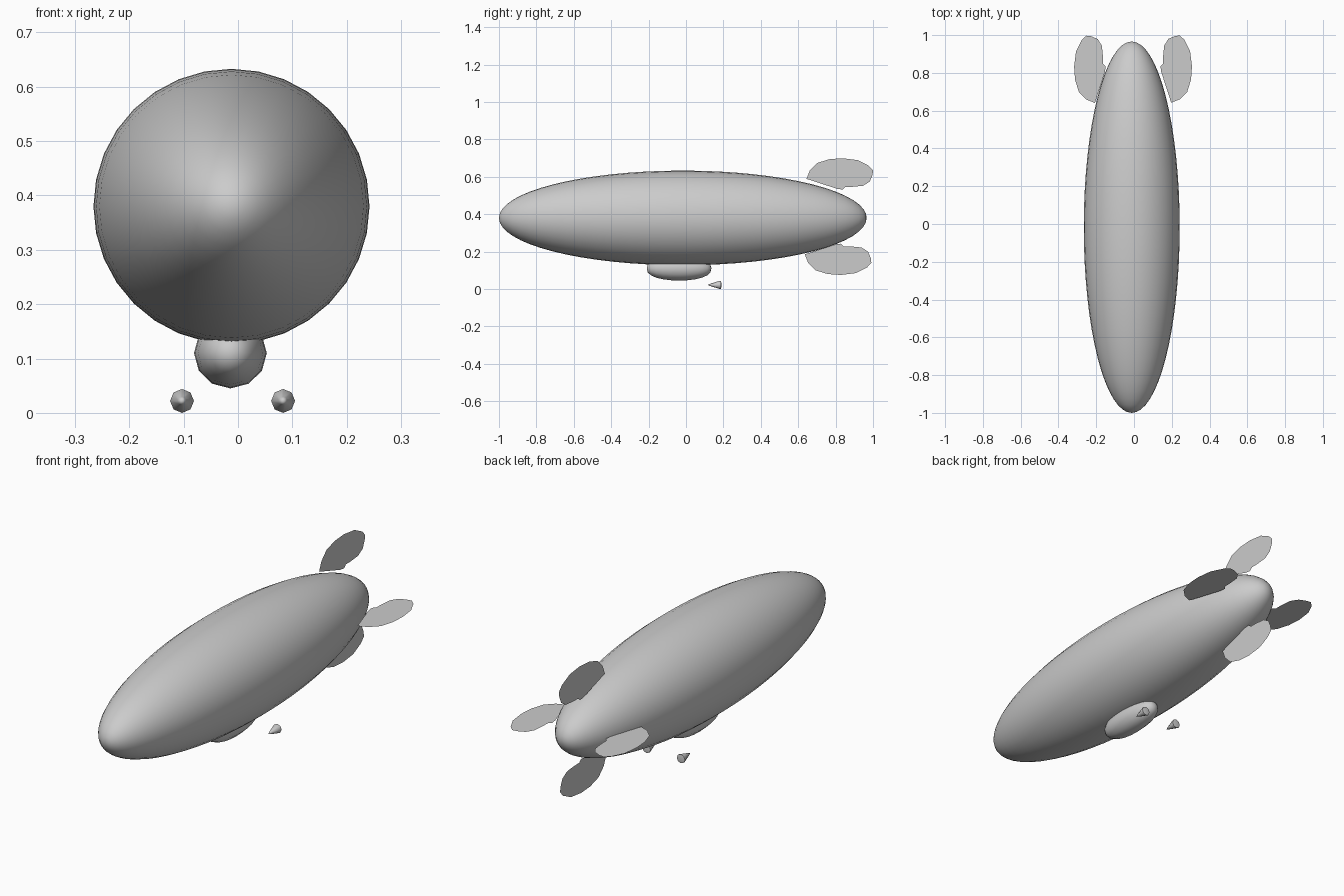
import bpy
import bmesh
import math
from mathutils import Matrix, Vector

cube = bpy.data.objects.get("Cube")
if cube:
    bpy.data.objects.remove(cube, do_unlink=True)

AXIS_X, AXIS_Z = -0.012, 0.38   # centre line of the hull

grey = bpy.data.materials.new("light_grey")
grey.use_nodes = True
grey.diffuse_color = (0.6, 0.6, 0.6, 1)
grey.node_tree.nodes["Principled BSDF"].inputs["Base Color"].default_value = (0.6, 0.6, 0.6, 1)


def make_object(name, bm, smooth=True):
    mesh = bpy.data.meshes.new(name)
    for face in bm.faces:
        face.smooth = smooth
    bm.to_mesh(mesh)
    bm.free()
    mesh.materials.append(grey)
    obj = bpy.data.objects.new(name, mesh)
    bpy.context.collection.objects.link(obj)
    return obj


def ellipsoid(name, centre, radii, segments, rings, bluntness=1.0):
    """Sphere with its poles on y, stretched; bluntness below 1 squares off the ends."""
    bm = bmesh.new()
    bmesh.ops.create_uvsphere(bm, u_segments=segments, v_segments=rings, radius=1)
    bmesh.ops.rotate(bm, verts=bm.verts, matrix=Matrix.Rotation(math.pi / 2, 3, "X"))
    for v in bm.verts:
        ring = math.hypot(v.co.x, v.co.z)
        widen = ring ** (bluntness - 1) if ring > 0.001 else 1
        v.co = Vector(centre) + Vector((v.co.x * widen * radii[0],
                                        v.co.y * radii[1],
                                        v.co.z * widen * radii[2]))
    return make_object(name, bm)


def lathe(name, centre_x, centre_z, profile, sides):
    """Turn (radius, y) points around an axis parallel to y."""
    bm = bmesh.new()
    verts = [bm.verts.new((centre_x + r, y, centre_z)) for r, y in profile]
    edges = [bm.edges.new(pair) for pair in zip(verts, verts[1:])]
    bmesh.ops.spin(bm, geom=verts + edges, cent=(centre_x, 0, centre_z),
                   axis=(0, 1, 0), angle=2 * math.pi, steps=sides)
    bmesh.ops.remove_doubles(bm, verts=bm.verts, dist=0.0005)
    bmesh.ops.recalc_face_normals(bm, faces=bm.faces)
    return make_object(name, bm)


# Hull and gondola
ellipsoid("hull", (AXIS_X, -0.017, AXIS_Z), (0.254, 0.983, 0.253), 32, 32)
ellipsoid("gondola", (-0.014, -0.037, 0.11), (0.067, 0.173, 0.065), 12, 12, 0.8)

# Tail fins: thin sheets, outline as (y, distance from the hull axis)
FIN = [(0.637, 0.195), (0.655, 0.24), (0.695, 0.28), (0.76, 0.3), (0.83, 0.305),
       (0.91, 0.295), (0.97, 0.265), (0.993, 0.24), (0.99, 0.215), (0.975, 0.18),
       (0.94, 0.158), (0.88, 0.152), (0.845, 0.152), (0.83, 0.138), (0.8, 0.142)]


def tail_fin(name, out_x, out_z, dr, dy):
    bm = bmesh.new()
    bm.faces.new([bm.verts.new((AXIS_X + out_x * (r + dr), y + dy, AXIS_Z + out_z * (r + dr)))
                  for y, r in FIN])
    return make_object(name, bm, smooth=False)


tail_fin("upper_fin", 0, 1, 0.014, 0.007)
tail_fin("lower_fin", 0, -1, 0, -0.002)
tail_fin("left_fin", 1, 0, 0.014, 0.005)
tail_fin("right_fin", -1, 0, 0, 0.004)

# Engine pods: small cones pointing forward
POD = [(0, 0.115), (0.008, 0.135), (0.022, 0.182), (0.022, 0.187), (0, 0.191)]
for side, x in (("left", 0.083), ("right", -0.103)):
    pod = lathe(side + "_engine_pod", x, 0.022, POD, 8)
    bpy.ops.object.select_all(action="DESELECT")
    pod.select_set(True)
    bpy.context.view_layer.objects.active = pod
    bpy.ops.object.shade_smooth_by_angle(angle=math.radians(50))
